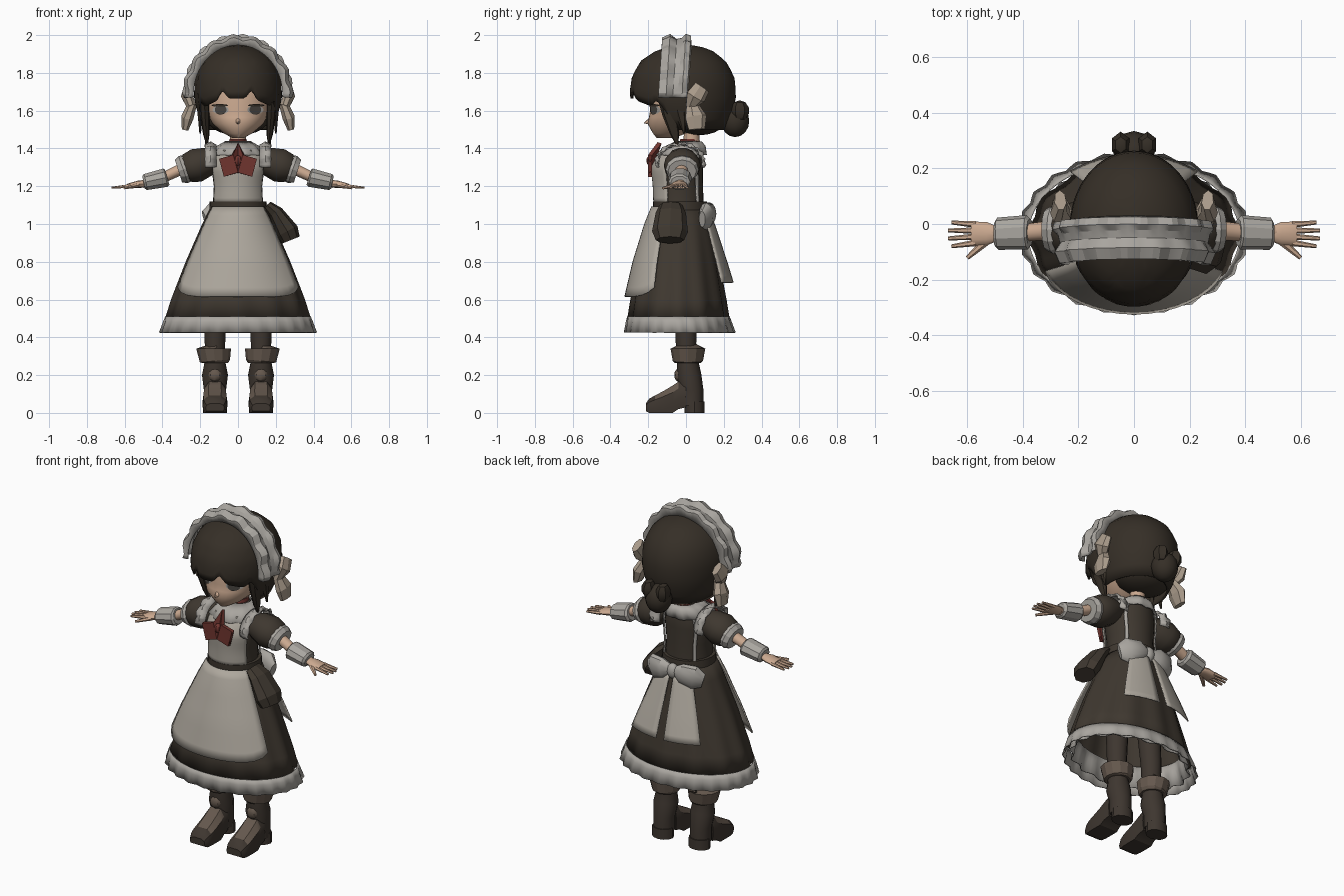
import bpy, bmesh, math
from math import sin, cos, pi, radians
from mathutils import Vector

if "Cube" in bpy.data.objects:
    bpy.data.objects.remove(bpy.data.objects["Cube"])


def material(name, r, g, b):
    m = bpy.data.materials.new(name)
    m.use_nodes = True
    m.diffuse_color = (r, g, b, 1)
    bsdf = m.node_tree.nodes["Principled BSDF"]
    bsdf.inputs["Base Color"].default_value = (r, g, b, 1)
    bsdf.inputs["Roughness"].default_value = 0.9
    return m


DRESS = material("dress_brown_black", .049, .039, .029)
HAIR = material("hair_dark_brown", .036, .028, .02)
APRON = material("apron_warm_white", .42, .387, .337)
FRILL = material("frill_grey_white", .40, .38, .35)
SKIN = material("skin", .60, .40, .28)
RED = material("tie_red", .16, .035, .028)
TAN = material("boot_tan", .13, .098, .075)
BOOT = material("boot_dark", .048, .037, .029)
RIBBON = material("ribbon_beige", .39, .32, .25)
EYE = material("eye_grey", .07, .063, .056)

# Body cross sections: height, half width, front y, back y
SKIRT = [(.42, .4, -.31, .245), (.5, .375, -.3, .22), (.6, .345, -.285, .205),
         (.8, .27, -.25, .17), (1.0, .185, -.2, .13), (1.1, .137, -.165, .1)]
TORSO = [(1.06, .135, -.155, .095), (1.2, .128, -.16, .09), (1.3, .14, -.17, .09),
         (1.38, .125, -.125, .09), (1.43, .06, -.05, .07)]
HEAD = [(1.455, .03, -.155, -.06), (1.48, .075, -.175, 0), (1.53, .135, -.203, .09),
        (1.6, .172, -.19, .13), (1.7, .178, -.2, .14), (1.8, .14, -.17, .1)]
SCALP = [(1.46, .13, -.15, .16), (1.5, .17, -.2, .2), (1.58, .208, -.25, .24),
         (1.68, .228, -.295, .26), (1.78, .222, -.28, .25), (1.86, .185, -.235, .205),
         (1.91, .125, -.16, .14), (1.935, .065, -.085, .075), (1.944, .004, -.005, .003)]


def section(table, z):
    z = min(max(z, table[0][0]), table[-1][0])
    for lo, hi in zip(table, table[1:]):
        if z <= hi[0]:
            t = (z - lo[0]) / (hi[0] - lo[0])
            return [p + (q - p) * t for p, q in zip(lo[1:], hi[1:])]


def surf(table, a, z, off=0.0):
    rx, yf, yb = section(table, z)
    return Vector(((rx + off) * cos(a), (yf + yb) / 2 + ((yb - yf) / 2 + off) * sin(a), z))


def finish(name, bm, mats, smooth=35, thick=0):
    bmesh.ops.recalc_face_normals(bm, faces=bm.faces)
    me = bpy.data.meshes.new(name)
    bm.to_mesh(me)
    bm.free()
    ob = bpy.data.objects.new(name, me)
    bpy.context.collection.objects.link(ob)
    for m in mats:
        me.materials.append(m)
    if thick:
        mod = ob.modifiers.new("thickness", "SOLIDIFY")
        mod.thickness, mod.offset = thick, 0
    if smooth:
        bpy.ops.object.select_all(action="DESELECT")
        ob.select_set(True)
        bpy.context.view_layer.objects.active = ob
        bpy.ops.object.shade_smooth_by_angle(angle=radians(smooth))
    return ob


def skin(name, rows, mat, closed=True, caps=True, **kw):
    bm = bmesh.new()
    vs = [[bm.verts.new(p) for p in row] for row in rows]
    n = len(rows[0])
    for a, b in zip(vs, vs[1:]):
        for i in range(n if closed else n - 1):
            j = (i + 1) % n
            bm.faces.new((a[i], a[j], b[j], b[i]))
    if closed and caps:
        bm.faces.new(vs[0])
        bm.faces.new(vs[-1])
    return finish(name, bm, [mat], **kw)


def tube(name, stations, mat, n=12, **kw):
    """Stations are (x, y, z, radius across y, radius the other way)."""
    pts = [Vector(s[:3]) for s in stations]
    rows = []
    for i, s in enumerate(stations):
        d = (pts[min(i + 1, len(pts) - 1)] - pts[max(i - 1, 0)]).normalized()
        u = Vector((0, 1, 0)) - d * d.y
        u = u.normalized() if u.length > .2 else Vector((1, 0, 0))
        v = d.cross(u)
        rows.append([pts[i] + u * s[3] * cos(2 * pi * k / n) + v * s[4] * sin(2 * pi * k / n)
                     for k in range(n)])
    return skin(name, rows, mat, **kw)


def blob(name, c, size, mat, segs=12):
    bm = bmesh.new()
    bmesh.ops.create_uvsphere(bm, u_segments=segs, v_segments=segs // 2 + 2, radius=1)
    for v in bm.verts:
        v.co = Vector(c) + Vector((v.co.x * size[0], v.co.y * size[1], v.co.z * size[2]))
    return finish(name, bm, [mat])


def rings(table, zs, n=32, off=0.0, wave=0.0, count=12):
    return [[surf(table, 2 * pi * i / n, z, off + wave * cos(count * 2 * pi * i / n) * k / (len(zs) - 1))
             for i in range(n)] for k, z in enumerate(zs)]


def patch(name, table, a0, a1, top, bottom, off, mat, round_by=0.0, steps=10, cols=16):
    rows = []
    for r in range(steps + 1):
        t, row = r / steps, []
        for c in range(cols + 1):
            u = 2 * c / cols - 1
            low = bottom + round_by * abs(u) ** 6
            a = radians(a0 + (a1 - a0) * c / cols)
            row.append(surf(table, a, top + (low - top) * t, off[0] + (off[1] - off[0]) * t))
        rows.append(row)
    return skin(name, rows, mat, closed=False, thick=.008)


# Dress, petticoat and hem
skin("skirt", rings(SKIRT, [1.1, 1.0, .9, .8, .7, .6, .5], 72, wave=.008), DRESS, caps=False, thick=.006)
skin("hem_frill", rings(SKIRT, [.51, .48, .425], 96, .01, .007, 24), FRILL, caps=False, thick=.006)
skin("petticoat", rings(SKIRT, [.57, .52, .445], 96, -.028, .012, 16), FRILL, caps=False, thick=.006)
skin("bodice", rings(TORSO, [1.06, 1.13, 1.2, 1.3, 1.38, 1.43]), DRESS)
skin("belt", rings(TORSO, [1.075, 1.12], off=.018), DRESS)

# Apron front, bib, back straps and sash tails
patch("apron", SKIRT, -152, -28, 1.09, .615, (.012, .04), APRON, .05)
patch("bib", TORSO, -152, -28, 1.39, 1.11, (.012, .012), APRON)
for s, side in ((1, "left"), (-1, "right")):
    patch(side + "_sash_tail", SKIRT, 90 - s * 4, 90 - s * 38, 1.04, .69, (.014, .06), APRON, cols=6)
    patch(side + "_back_strap", TORSO, 90 - s * 42, 90 - s * 50, 1.39, 1.08, (.01, .01), FRILL, cols=2)
    tube(side + "_sash_loop", [(s * .01, .12, 1.06, .02, .025), (s * .06, .125, 1.055, .036, .06),
                               (s * .13, .105, 1.04, .04, .075), (s * .175, .085, 1.025, .018, .045)], FRILL)
blob("sash_knot", (0, .125, 1.055), (.035, .03, .045), FRILL)

# Waist pouch on one hip
tube("pouch", [(.155, -.08, 1.1, .06, .025), (.2, -.08, 1.06, .08, .04), (.262, -.085, .96, .095, .06),
               (.28, -.085, .915, .075, .05)], DRESS, n=8, smooth=0)

# Collar and neck tie
COLLAR = [(1.365, .135, -.15, .1), (1.41, .1, -.1, .095), (1.435, .06, -.045, .075)]
skin("collar", rings(COLLAR, [1.435, 1.41, 1.365], 32, .006, .008, 10), FRILL, caps=False, thick=.008)
skin("choker", rings([(1.42, .05, -.035, .075), (1.45, .045, -.03, .07)], [1.42, 1.45], 16), RED)
half = [(0, 1.43), (.03, 1.365), (.1, 1.345), (.088, 1.31), (.062, 1.305), (.075, 1.25), (0, 1.272)]
outline = half + [(-x, z) for x, z in half[-2:0:-1]]
bm = bmesh.new()
face = bm.faces.new([bm.verts.new((x, -.14 if z > 1.4 else -.19, z)) for x, z in outline])
bmesh.ops.triangulate(bm, faces=[face])
finish("neck_tie", bm, [RED], smooth=0, thick=.022)
blob("tie_knot", (0, -.188, 1.335), (.022, .022, .028), RED, 8)
tube("neck", [(0, .03, 1.38, .045, .045), (0, .03, 1.52, .04, .04)], SKIN)

# Head, nose and eyes
skin("face", rings(HEAD, [1.455, 1.48, 1.53, 1.565, 1.6, 1.7, 1.8]), SKIN, smooth=50)
tube("nose", [(0, -.16, 1.55, .035, .03), (0, -.222, 1.535, .002, .002)], SKIN, n=8, smooth=60)


def face_plate(name, cx, cz, w, h, off, mat):
    bm = bmesh.new()
    verts = []
    for k in range(14):
        x, z = cx + w * cos(2 * pi * k / 14), cz + h * sin(2 * pi * k / 14)
        a = -math.acos(x / section(HEAD, z)[0])
        verts.append(bm.verts.new(surf(HEAD, a, z, off)))
    bm.faces.new(verts)
    finish(name, bm, [mat], smooth=0)


for s, side in ((1, "left"), (-1, "right")):
    face_plate(side + "_eye_white", s * .09, 1.605, .042, .024, .004, FRILL)
    face_plate(side + "_iris", s * .088, 1.605, .03, .026, .007, EYE)
    face_plate(side + "_lash", s * .092, 1.628, .042, .007, .009, HAIR)

# Hair shell with a clumped fringe, bun and side locks
rows = []
for r in range(13):
    row = []
    for i in range(96):
        a = 2 * pi * i / 96
        d = abs(math.degrees(math.atan2(cos(a), -sin(a))))
        low = 1.665 - .06 * (d / 60) ** 2 + .045 * abs(sin(4.5 * a + .9)) ** 8 if d < 70 else 1.5
        row.append(surf(SCALP, a, low + (1.944 - low) * sin(r / 12 * pi / 2)))
    rows.append(row)
skin("hair", rows, HAIR, caps=False, thick=.012)
blob("nape_hair", (0, .07, 1.55), (.16, .14, .08), HAIR, 16)
blob("bun", (0, .26, 1.545), (.075, .075, .085), HAIR)
for s, side in ((1, "left"), (-1, "right")):
    blob(side + "_bun_knot", (s * .048, .285, 1.6), (.038, .05, .055), HAIR, 6)
    tube(side + "_hair_lock", [(s * .18, -.1, 1.7, .06, .03), (s * .175, -.085, 1.58, .04, .026),
                               (s * .168, -.06, 1.48, .025, .018), (s * .163, -.045, 1.41, .003, .003)], HAIR, n=8)
    tube(side + "_ear_lock", [(s * .2, -.03, 1.62, .04, .02), (s * .2, -.01, 1.48, .005, .005)], HAIR, n=6)
    # Ribbons beside the ears
    tube(side + "_ribbon_loop", [(s * .245, .02, 1.62, .025, .025), (s * .27, .05, 1.675, .055, .032),
                                 (s * .265, .085, 1.725, .045, .022)], RIBBON, n=7, smooth=0)
    tube(side + "_ribbon_tail", [(s * .24, .03, 1.64, .03, .025), (s * .268, .05, 1.565, .06, .034),
                                 (s * .28, .055, 1.5, .045, .018)], RIBBON, n=7, smooth=0)

# Frilled headband, its ends swept forward
rows = []
for i in range(41):
    a = radians(-4 + 188 * i / 40)
    puff = .009 * sin(i * pi / 2.5)
    lean = -.02 * (1 - sin(a))
    rows.append([((.235 + h) * cos(a), y + lean, 1.69 + (.257 + h) * sin(a))
                 for y, h in ((-.12, .0), (-.122, .03 + puff), (-.085, .046 + puff), (-.05, .028),
                              (-.02, .034), (.0, .047 - puff), (.022, .04 - puff), (.025, .0))])
skin("headband", rows, FRILL, closed=False, thick=.01, smooth=20)

# Arms, sleeves, hands, legs and boots
for s, side in ((1, "left"), (-1, "right")):
    rows = []
    for i in range(25):
        a = radians(-15 + 210 * i / 24)
        w = .008 * sin(i * pi / 2)
        rows.append([(s * x, -.03 + (.115 + o) * cos(a), 1.325 + (.09 + o) * sin(a))
                     for x, o in ((.115, 0), (.145, .012 + w), (.175, .008 - w))])
    skin(side + "_shoulder_frill", rows, FRILL, closed=False, thick=.008, smooth=20)
    tube(side + "_sleeve", [(s * .1, -.02, 1.345, .06, .045), (s * .16, -.02, 1.33, .085, .078),
                            (s * .22, -.02, 1.31, .098, .092), (s * .265, -.02, 1.295, .09, .08),
                            (s * .29, -.02, 1.285, .07, .06)], DRESS, n=14)
    tube(side + "_sleeve_cuff", [(s * .265, -.02, 1.297, .08, .072), (s * .29, -.02, 1.288, .088, .076),
                                 (s * .315, -.02, 1.28, .075, .062)], FRILL, smooth=20)
    tube(side + "_arm", [(s * .28, -.02, 1.3, .035, .03), (s * .38, -.03, 1.253, .032, .028),
                         (s * .51, -.03, 1.21, .025, .02)], SKIN)
    tube(side + "_wrist_cuff", [(s * .375, -.03, 1.248, .05, .045), (s * .385, -.03, 1.245, .062, .052),
                                (s * .49, -.035, 1.222, .058, .045), (s * .5, -.035, 1.22, .045, .035)],
         FRILL, n=10, smooth=20)
    tube(side + "_palm", [(s * .49, -.035, 1.213, .025, .02), (s * .53, -.035, 1.21, .042, .019),
                          (s * .585, -.035, 1.2, .044, .013)], SKIN)
    for k in range(4):
        y = -.068 + k * .022
        tube(f"{side}_finger_{k + 1}", [(s * .57, y, 1.202, .012, .011),
                                        (s * (.675 - .012 * abs(k - 1.5)), y * 1.3 + .008, 1.192, .007, .006)],
             SKIN, n=6)
    tube(side + "_thumb", [(s * .53, -.06, 1.205, .016, .012), (s * .6, -.122, 1.19, .008, .007)], SKIN, n=6)

    x = s * .122
    tube(side + "_leg", [(x, 0, .28, .05, .05), (x, 0, .45, .058, .058), (x * .8, -.02, .95, .075, .075)], BOOT)
    tube(side + "_boot_shaft", [(x, .03, .04, .062, .06), (x, .03, .12, .062, .06), (x, .015, .2, .066, .07),
                                (x, .01, .26, .058, .058), (x, .01, .29, .06, .06)], BOOT, n=14)
    tube(side + "_boot_cuff", [(x, .01, .265, .07, .07), (x, .01, .275, .08, .08), (x + s * .007, .01, .34, .092, .092),
                               (x, .01, .335, .06, .06)], TAN, smooth=20)
    blob(side + "_boot_button", (x, -.042, .2), (.034, .02, .034), TAN, 8)
    # Foot: blocky toe, arched sole, tan instep chosen by height and direction
    rows = []
    for y, w, low, top in ((.0, .06, .03, .17), (-.04, .063, .02, .165), (-.07, .066, 0, .145),
                           (-.12, .067, 0, .115), (-.165, .066, 0, .092), (-.195, .06, 0, .075), (-.213, .05, .01, .05)):
        rows.append([(x + px * w, y, low + (top - low) * pz) for px, pz in
                     ((-.9, 0), (-1, .4), (-.9, .75), (-.5, 1), (.5, 1), (.9, .75), (1, .4), (.9, 0))])
    foot = skin(side + "_foot", rows, BOOT, smooth=30)
    foot.data.materials.append(TAN)
    for p in foot.data.polygons:
        if p.normal.z > .45 and -.15 < p.center.y < -.04:
            p.material_index = 1
    skin(side + "_heel", [[(x + w * cos(2 * pi * k / 12), .045 + .052 * sin(2 * pi * k / 12), z) for k in range(12)]
                          for w, z in ((.064, 0), (.062, .06))], BOOT)
